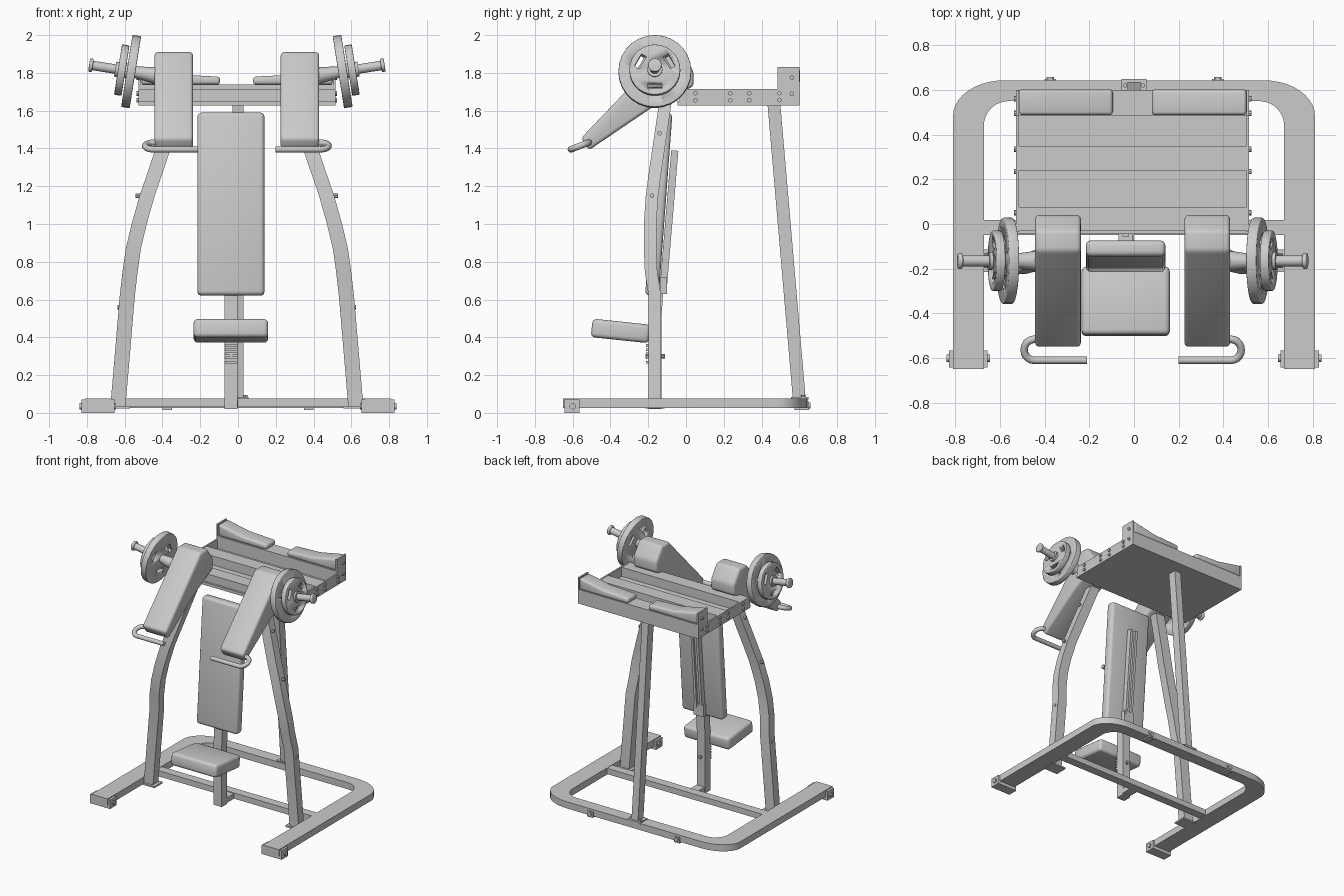
import bpy, bmesh, math
from mathutils import Matrix, Vector

if "Cube" in bpy.data.objects:
    bpy.data.objects.remove(bpy.data.objects["Cube"], do_unlink=True)

CX = -0.006     # mirror plane of the paired parts
SEAT_X = -0.037  # centre line of seat and back pad

grey = bpy.data.materials.new("light_grey")
grey.use_nodes = True
grey.diffuse_color = (0.6, 0.6, 0.6, 1)
grey.node_tree.nodes["Principled BSDF"].inputs["Base Color"].default_value = (0.6, 0.6, 0.6, 1)


def finish(name, bm, bevel=0, segs=3, smooth=True):
    bmesh.ops.recalc_face_normals(bm, faces=bm.faces)
    me = bpy.data.meshes.new(name)
    bm.to_mesh(me)
    bm.free()
    me.materials.append(grey)
    ob = bpy.data.objects.new(name, me)
    bpy.context.collection.objects.link(ob)
    bpy.ops.object.select_all(action='DESELECT')
    ob.select_set(True)
    bpy.context.view_layer.objects.active = ob
    if bevel:
        mod = ob.modifiers.new("round", 'BEVEL')
        mod.width, mod.segments, mod.limit_method = bevel, segs, 'ANGLE'
        bpy.ops.object.modifier_apply(modifier="round")
    if smooth:
        bpy.ops.object.shade_smooth_by_angle(angle=math.radians(35))
    return ob


def box(name, x, y, z, bevel=0, tilt=0, axis='X'):
    """Box from min/max pairs, optionally tilted about its centre."""
    bm = bmesh.new()
    c = Vector([sum(p) / 2 for p in (x, y, z)])
    size = [abs(p[1] - p[0]) for p in (x, y, z)]
    m = Matrix.Translation(c) @ Matrix.Rotation(math.radians(tilt), 4, axis) @ Matrix.Diagonal((*size, 1))
    bmesh.ops.create_cube(bm, size=1, matrix=m)
    return finish(name, bm, bevel)


def rod(name, a, b, r, r2=None, n=20, bevel=0):
    a, b = Vector(a), Vector(b)
    bm = bmesh.new()
    m = Matrix.Translation((a + b) / 2) @ (b - a).to_track_quat('Z', 'Y').to_matrix().to_4x4()
    bmesh.ops.create_cone(bm, cap_ends=True, segments=n, radius1=r, radius2=r if r2 is None else r2,
                          depth=(b - a).length, matrix=m)
    return finish(name, bm, bevel)


def prism(name, pts, place, lo, hi, bevel=0):
    """Extrude a 2D outline between lo and hi; place maps (u, v, depth) to xyz."""
    bm = bmesh.new()
    bottom = [bm.verts.new(place(u, v, lo)) for u, v in pts]
    face = bm.faces.new(bottom)
    ext = bmesh.ops.extrude_face_region(bm, geom=[face])
    move = Vector(place(0, 0, hi)) - Vector(place(0, 0, lo))
    bmesh.ops.translate(bm, vec=move, verts=[g for g in ext['geom'] if isinstance(g, bmesh.types.BMVert)])
    return finish(name, bm, bevel)


def loft(name, stations, wx, wy):
    """Rectangular tube through (x, y, z) stations."""
    bm = bmesh.new()
    rings = [[bm.verts.new((x + i * wx / 2, y + j * wy / 2, z))
              for i, j in ((-1, -1), (1, -1), (1, 1), (-1, 1))] for x, y, z in stations]
    for p, q in zip(rings, rings[1:]):
        for k in range(4):
            bm.faces.new((p[k], p[k - 1], q[k - 1], q[k]))
    bm.faces.new(rings[0])
    bm.faces.new(rings[-1])
    return finish(name, bm)


def tube(name, pts, r):
    cu = bpy.data.curves.new(name, 'CURVE')
    cu.dimensions, cu.bevel_depth, cu.bevel_resolution, cu.use_fill_caps = '3D', r, 3, True
    sp = cu.splines.new('POLY')
    sp.points.add(len(pts) - 1)
    for p, co in zip(sp.points, pts):
        p.co = (*co, 1)
        p.radius = 1
    cu.materials.append(grey)
    ob = bpy.data.objects.new(name, cu)
    bpy.context.collection.objects.link(ob)
    return ob


def corner(cx, cy, rx, ry, a0, a1, n=10):
    return [(cx + rx * math.cos(math.radians(a0 + (a1 - a0) * i / n)),
             cy + ry * math.sin(math.radians(a0 + (a1 - a0) * i / n))) for i in range(n + 1)]


# Floor frame: U-shaped rail, cross bar and stub
outline = ([(0.81, -0.65)] + corner(0.58, 0.483, 0.23, 0.16, 0, 90) + corner(-0.58, 0.483, 0.23, 0.16, 90, 180)
           + [(-0.81, -0.65), (-0.672, -0.65)] + corner(-0.56, 0.44, 0.112, 0.11, 180, 90)
           + corner(0.56, 0.44, 0.112, 0.11, 90, 0) + [(0.672, -0.65)])
prism("floor_rail", outline, lambda u, v, d: (u, v, d), 0.025, 0.077)
box("cross_bar", (-0.68, 0.68), (-0.05, 0.017), (0.03, 0.075))
box("column_stub", (-0.07, 0), (-0.14, -0.045), (0.03, 0.07))

# Rear post with foot bracket
loft("rear_post", [(0, 0.6, 0.07), (0, 0.465, 1.64)], 0.056, 0.068)
box("rear_post_foot", (-0.055, 0.055), (0.555, 0.648), (0.07, 0.085))
for x in (-0.04, 0.04):
    rod("rear_foot_bolt", (x, 0.62, 0.08), (x, 0.62, 0.095), 0.01, n=8)

# Seat column, adjustment notches, seat and back pad
loft("seat_column", [(SEAT_X, -0.164, 0.02), (SEAT_X, -0.164, 0.5), (SEAT_X, -0.15, 0.72)], 0.07, 0.068)
box("column_bracket", (-0.08, 0.006), (-0.135, -0.1), (0.63, 0.72))
for i in range(5):
    box("seat_notch", (-0.07, 0), (-0.212, -0.19), (0.262 + i * 0.022, 0.276 + i * 0.022))
rod("seat_pin", (SEAT_X, -0.215, 0.3), (SEAT_X, -0.11, 0.3), 0.012, n=10)
box("seat_pad", (-0.235, 0.16), (-0.5, -0.192), (0.385, 0.483), 0.022, -6)
box("back_pad", (-0.215, 0.14), (-0.18, -0.108), (0.62, 1.59), 0.022, -4.3)
for x in (-0.06, -0.014):
    box("back_slide_rail", (x - 0.01, x + 0.01), (-0.108, -0.07), (0.68, 1.39), 0, -4.8)
box("back_slide_plate", (-0.06, -0.014), (-0.108, -0.086), (0.68, 1.39), 0, -4.8)

# Bench top: floor panel, cross beams and rear beam
L, R = -0.527, 0.515
box("bench_panel", (L, R), (-0.035, 0.6), (1.628, 1.642))
box("front_beam", (L + 0.012, R - 0.012), (-0.03, 0.075), (1.64, 1.712))
box("middle_beam", (L + 0.012, R - 0.012), (0.24, 0.35), (1.64, 1.712))
box("rear_beam", (L + 0.012, R - 0.012), (0.485, 0.6), (1.64, 1.738))
box("bench_front_lip", (L, R), (-0.045, -0.03), (1.628, 1.65))

# Paired parts, s = -1 for right and 1 for left
for s in (-1, 1):
    side = "right_" if s < 0 else "left_"

    def X(d):
        return CX + s * d

    # Feet at the rail ends and along the back
    box(side + "front_foot", (s * 0.655, s * 0.828), (-0.643, -0.565), (0, 0.07))
    rod(side + "front_foot_bolt", (s * 0.645, -0.6, 0.035), (s * 0.838, -0.6, 0.035), 0.017, n=12)
    box(side + "back_foot", (s * 0.35, s * 0.4), (0.575, 0.65), (0.015, 0.06))
    rod(side + "back_foot_bolt", (s * 0.375, 0.64, 0.04), (s * 0.375, 0.658, 0.04), 0.016, n=12)

    # Curved front leg
    path = [(.63, -.165, .03), (.58, -.165, .62), (.565, -.185, .75), (.548, -.19, .87), (.517, -.19, 1.0),
            (.475, -.18, 1.15), (.43, -.163, 1.28), (.39, -.145, 1.4), (.31, -.11, 1.64)]
    loft(side + "front_leg", [(X(x), y, z) for x, y, z in path], 0.08, 0.066)
    box(side + "leg_foot", (X(0.565), X(0.69)), (-0.215, -0.115), (0.022, 0.034))
    for x, y, z in ((.625, -.163, .56), (.53, -.18, 1.15), (.41, -.14, 1.48)):
        rod(side + "leg_bolt", (X(x - 0.05), y, z), (X(x + 0.006), y, z), 0.012, n=8)

    # Bench side plate, raised at the rear, with bolts
    edge = L if s < 0 else R
    prism(side + "bench_plate", [(-.035, 1.628), (.6, 1.628), (.6, 1.83), (.485, 1.83), (.485, 1.715), (-.035, 1.715)],
          lambda u, v, d: (d, u, v), edge, edge - s * 0.012)
    for y, z in [(y, z) for y in (.05, .235, .335, .495) for z in (1.655, 1.692)] + [(.56, 1.69), (.56, 1.775)]:
        rod(side + "plate_bolt", (edge, y, z), (edge + s * 0.01, y, z), 0.012, n=8)

    # Sloping rear cushion
    inner = -0.095 if s < 0 else 0.08
    prism(side + "rear_cushion", [(edge - s * 0.012, 1.738), (inner, 1.738), (inner, 1.78),
          (inner - (inner - edge) * 0.5, 1.79), (edge - s * 0.012, 1.83)],
          lambda u, v, d: (u, d, v), 0.487, 0.603, 0.016)

    # Padded swing arm
    prism(side + "arm_pad", [(-.555, 1.455), (-.515, 1.39), (-.19, 1.61), (.04, 1.73), (.04, 1.81), (-.03, 1.91), (-.12, 1.91)],
          lambda u, v, d: (d, u, v), X(0.232), X(0.436), 0.018)

    # Hooked hand grip
    bend = [(X(0.44 + 0.046 * math.sin(t)), -0.563 + 0.047 * math.cos(t), 1.413 + 0.018 * math.cos(t))
            for t in [math.pi * i / 10 for i in range(11)]]
    tube(side + "hand_grip", [(X(0.36), -0.5, 1.44)] + bend + [(X(0.205), -0.61, 1.395)], 0.017)

    # Weight horn, tilted outward and up
    c = Vector((X(0.56), -0.165, 1.807))
    tilt = math.radians(9)
    d = Vector((s * math.cos(tilt), 0, math.sin(tilt)))
    rod(side + "weight_horn", c - d * 0.15, c + d * 0.215, 0.025)
    rod(side + "horn_cap", c + d * 0.205, c + d * 0.225, 0.036, bevel=0.006)
    rod(side + "horn_collar", c - d * 0.13, c - d * 0.02, 0.045, 0.03, n=12)
    rod(side + "hub", c, c + d * 0.085, 0.04)

    # Weight plates with three slots each
    up = Vector((-d.z * s, 0, d.x * s))
    for name, at, thick, r, ring in (("large_plate", 0, 0.046, 0.193, 0.1), ("small_plate", 0.05, 0.04, 0.135, 0.088)):
        p = c + d * at
        plate = rod(side + name, p - d * thick / 2, p + d * thick / 2, r, n=28, bevel=0.005)
        for k in range(3):
            a = math.radians(-90 + 120 * k)
            out = up * math.sin(a) + Vector((0, 1, 0)) * math.cos(a)
            along = d.cross(out)
            bm = bmesh.new()
            rot = Matrix((along, out, d)).transposed().to_4x4()
            bmesh.ops.create_cube(bm, size=1, matrix=Matrix.Translation(p + out * ring) @ rot
                                  @ Matrix.Diagonal((0.075, 0.03, 0.2, 1)))
            cutter = finish("slot_cutter", bm)
            cutter.hide_render = True
            bpy.context.view_layer.objects.active = plate
            mod = plate.modifiers.new("slot", 'BOOLEAN')
            mod.operation, mod.object, mod.solver = 'DIFFERENCE', cutter, 'EXACT'
            bpy.ops.object.modifier_apply(modifier="slot")
            bpy.data.objects.remove(cutter, do_unlink=True)
